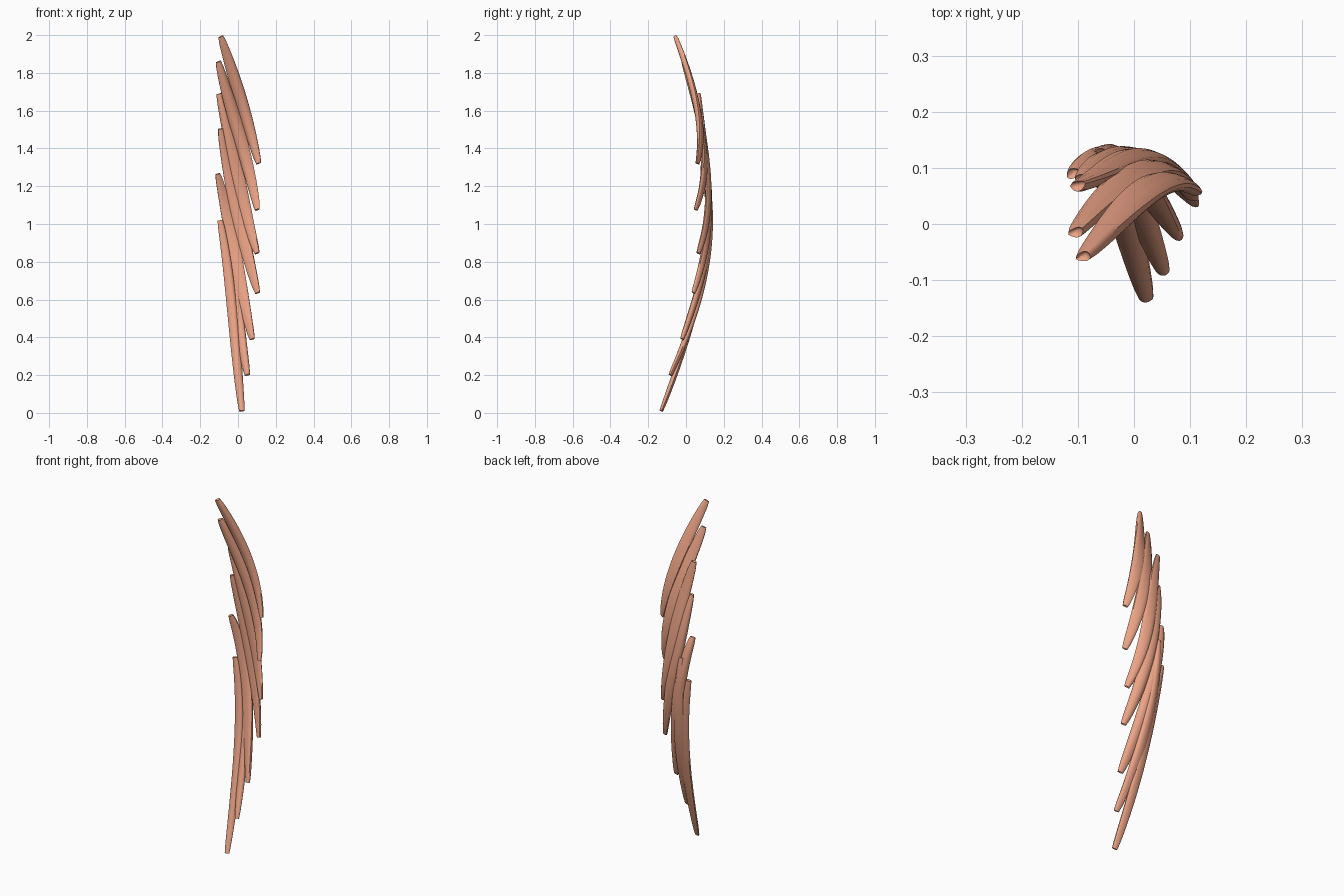
import bpy, bmesh, math
from mathutils import Vector

if "Cube" in bpy.data.objects:
    bpy.data.objects.remove(bpy.data.objects["Cube"])

mat = bpy.data.materials.new("muscle_red")
mat.diffuse_color = (0.84, 0.37, 0.24, 1)
mat.use_nodes = True
mat.node_tree.nodes["Principled BSDF"].inputs["Base Color"].default_value = mat.diffuse_color

# Each strand: upper tip, two points along it, lower tip, middle half width
strands = [
    ((-.09, -.058, 1.993), (-.026, .012, 1.8), (.052, .072, 1.53), (.108, .06, 1.32), .033),
    ((-.103, -.015, 1.86), (-.037, .055, 1.62), (.05, .095, 1.3), (.102, .05, 1.075), .035),
    ((-.1, .068, 1.69), (-.045, .095, 1.45), (.03, .115, 1.1), (.102, .065, .845), .036),
    ((-.092, .08, 1.505), (-.045, .115, 1.25), (.03, .108, .92), (.105, .04, .635), .036),
    ((-.108, .09, 1.265), (-.048, .122, 1.0), (.018, .07, .67), (.076, -.02, .39), .035),
    ((-.06, .125, 1.15), (-.022, .1, .75), (.012, .02, .45), (.05, -.083, .2), .030),
    ((-.094, .11, 1.02), (-.045, .078, .7), (-.014, .0, .38), (.02, -.131, .01), .027),
]
ROWS, SIDES = 28, 14


def through(points, t):
    """Smooth cubic through four points, spaced by height."""
    z0, z3 = points[0].z, points[3].z
    knots = [(p.z - z0) / (z3 - z0) for p in points]
    out = Vector((0, 0, 0))
    for i, p in enumerate(points):
        w = 1.0
        for j in range(4):
            if j != i:
                w *= (t - knots[j]) / (knots[i] - knots[j])
        out += p * w
    return out


def make_strand(index, a, b, c, d, half):
    pts = [Vector(p) for p in (a, b, c, d)]
    bm = bmesh.new()
    rings = []
    for r in range(ROWS + 1):
        t = r / ROWS
        p = through(pts, t)
        tan = (through(pts, t + .01) - through(pts, t - .01)).normalized()
        # broad side follows the convex back of the bundle
        n = Vector((p.x * 4 + .1, 1, 0))
        n = (n - tan * n.dot(tan)).normalized()
        side = tan.cross(n)
        swell = max(0, math.sin(math.pi * t)) ** .6
        w = .014 + (half - .014) * swell
        h = .009 + .008 * swell
        ring = []
        for k in range(SIDES):
            ang = 2 * math.pi * k / SIDES
            groove = 1 - .1 * math.cos(3 * ang + index + 2 * t)
            ring.append(bm.verts.new(p + side * math.cos(ang) * w * groove
                                     + n * math.sin(ang) * h * groove))
        rings.append(ring)
    for lo, hi in zip(rings, rings[1:]):
        for k in range(SIDES):
            m = (k + 1) % SIDES
            bm.faces.new((lo[k], lo[m], hi[m], hi[k]))
    # hollowed tips
    for ring, t in ((rings[0], .02), (rings[-1], .985)):
        centre = bm.verts.new(through(pts, t))
        for k in range(SIDES):
            bm.faces.new((ring[k], ring[(k + 1) % SIDES], centre))
    for v in bm.verts:
        v.co.z = min(2, max(0, v.co.z))
    bmesh.ops.recalc_face_normals(bm, faces=bm.faces)
    me = bpy.data.meshes.new("muscle_strand")
    bm.to_mesh(me)
    bm.free()
    me.materials.append(mat)
    ob = bpy.data.objects.new(f"muscle_strand_{index + 1}", me)
    bpy.context.collection.objects.link(ob)
    ob.select_set(True)
    bpy.context.view_layer.objects.active = ob


for i, s in enumerate(strands):
    make_strand(i, *s)
bpy.ops.object.shade_smooth_by_angle(angle=math.radians(45))
